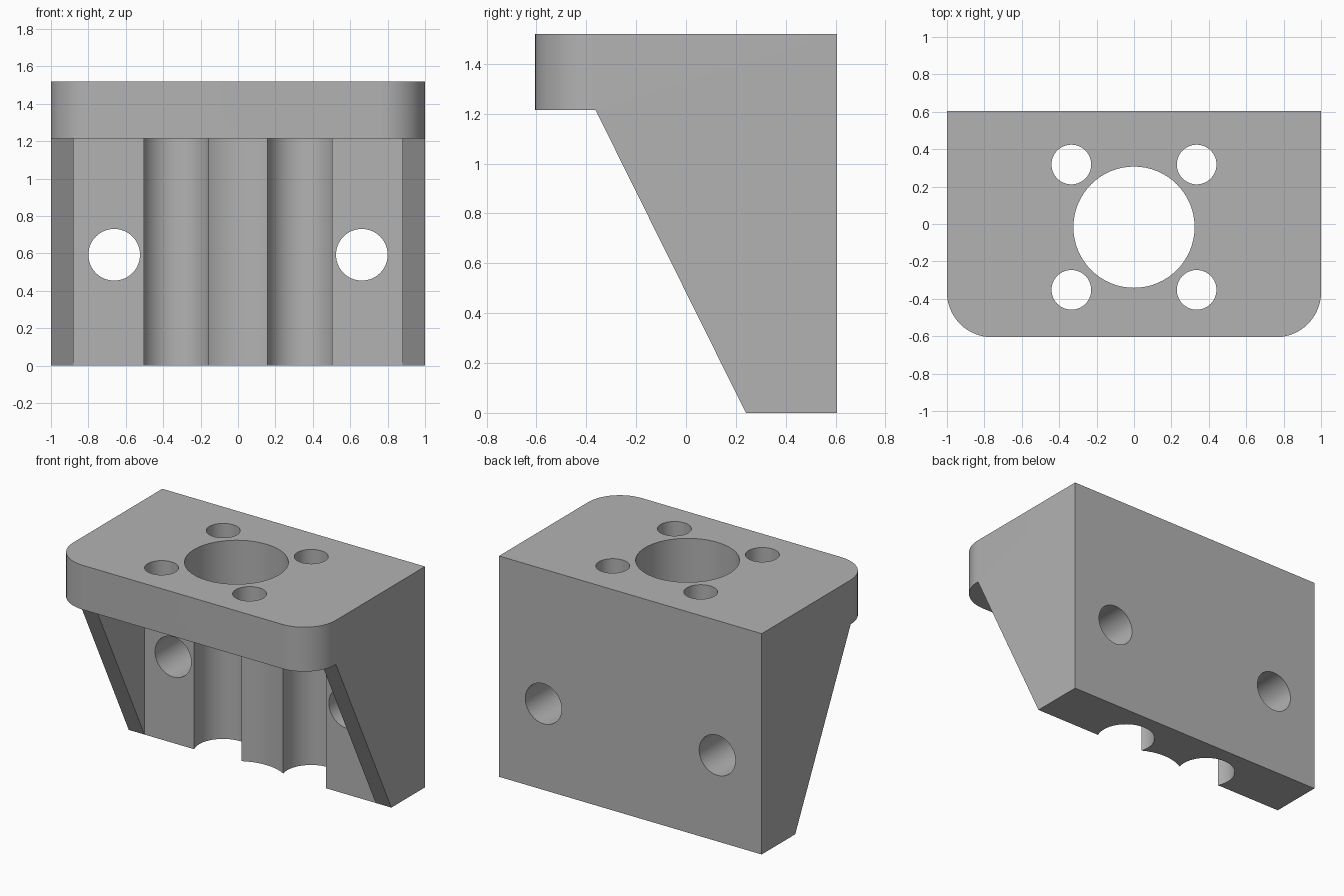
import bpy, bmesh, math
from mathutils import Matrix

cube = bpy.data.objects.get("Cube")
if cube:
    bpy.data.objects.remove(cube, do_unlink=True)

HALF_X, HALF_Y, TOP, SHELF = 1.0, 0.605, 1.52, 1.215
WALL_Y, GUSSET_Y, GUSSET_X = 0.24, -0.363, 0.88
BORE_Y, SPACING = -0.017, 0.335

grey = bpy.data.materials.new("plain_grey")
grey.use_nodes = True
grey.diffuse_color = (0.45, 0.45, 0.45, 1)
grey.node_tree.nodes["Principled BSDF"].inputs["Base Color"].default_value = grey.diffuse_color


def make_object(name, bm):
    bmesh.ops.recalc_face_normals(bm, faces=bm.faces)
    mesh = bpy.data.meshes.new(name)
    bm.to_mesh(mesh)
    bm.free()
    mesh.materials.append(grey)
    obj = bpy.data.objects.new(name, mesh)
    bpy.context.collection.objects.link(obj)
    return obj


def cut(target, bm):
    """Subtract a solid from the target and discard the cutter."""
    cutter = make_object("cutter", bm)
    cutter.hide_render = True
    mod = target.modifiers.new("cut", "BOOLEAN")
    mod.operation, mod.solver, mod.object = "DIFFERENCE", "EXACT", cutter
    bpy.context.view_layer.objects.active = target
    bpy.ops.object.modifier_apply(modifier=mod.name)
    bpy.data.objects.remove(cutter, do_unlink=True)


def cylinder(radius, x, y, low, high):
    bm = bmesh.new()
    bmesh.ops.create_cone(bm, cap_ends=True, segments=64, radius1=radius, radius2=radius,
                          depth=high - low,
                          matrix=Matrix.Translation((x, y, (low + high) / 2)))
    return bm


# Side profile extruded across the full width
profile = [(HALF_Y, 0), (HALF_Y, TOP), (-HALF_Y, TOP), (-HALF_Y, SHELF),
           (GUSSET_Y, SHELF), (WALL_Y, 0)]
bm = bmesh.new()
side = bm.faces.new([bm.verts.new((-HALF_X, y, z)) for y, z in profile])
grown = bmesh.ops.extrude_face_region(bm, geom=[side])["geom"]
bmesh.ops.translate(bm, vec=(2 * HALF_X, 0, 0),
                    verts=[v for v in grown if isinstance(v, bmesh.types.BMVert)])

# Rounded front corners of the top plate
corners = [e for e in bm.edges
           if all(v.co.y < -HALF_Y + 0.01 for v in e.verts)
           and abs(e.verts[0].co.z - e.verts[1].co.z) > 0.1]
bmesh.ops.bevel(bm, geom=corners, offset=0.24, segments=14, profile=0.5, affect="EDGES")
bracket = make_object("motor_bracket", bm)

# Open pocket between the two side gussets
bm = bmesh.new()
bmesh.ops.create_cube(bm, size=1)
bmesh.ops.scale(bm, vec=(2 * GUSSET_X, 2, 2), verts=bm.verts)
bmesh.ops.translate(bm, vec=(0, WALL_Y - 1, SHELF - 1), verts=bm.verts)
cut(bracket, bm)

# Central bore, continuing as a shallow hollow down the wall
cut(bracket, cylinder(0.324, 0, BORE_Y, -1, 2))

for sx in (-1, 1):
    x = sx * SPACING
    # Screw access groove in the wall
    cut(bracket, cylinder(0.184, x, BORE_Y + SPACING, -1, SHELF))
    # Four screw holes in the plate
    for sy in (-1, 1):
        cut(bracket, cylinder(0.106, x, BORE_Y + sy * SPACING, SHELF - 0.1, 2))
    # Mounting hole through the wall
    bm = cylinder(0.138, 0, 0, -1, 1)
    bmesh.ops.rotate(bm, verts=bm.verts, matrix=Matrix.Rotation(math.pi / 2, 3, "X"))
    bmesh.ops.translate(bm, vec=(sx * 0.662, 0.6, 0.593), verts=bm.verts)
    cut(bracket, bm)

bpy.ops.object.select_all(action="DESELECT")
bracket.select_set(True)
bpy.context.view_layer.objects.active = bracket
bpy.ops.object.shade_smooth_by_angle(angle=math.radians(25))
